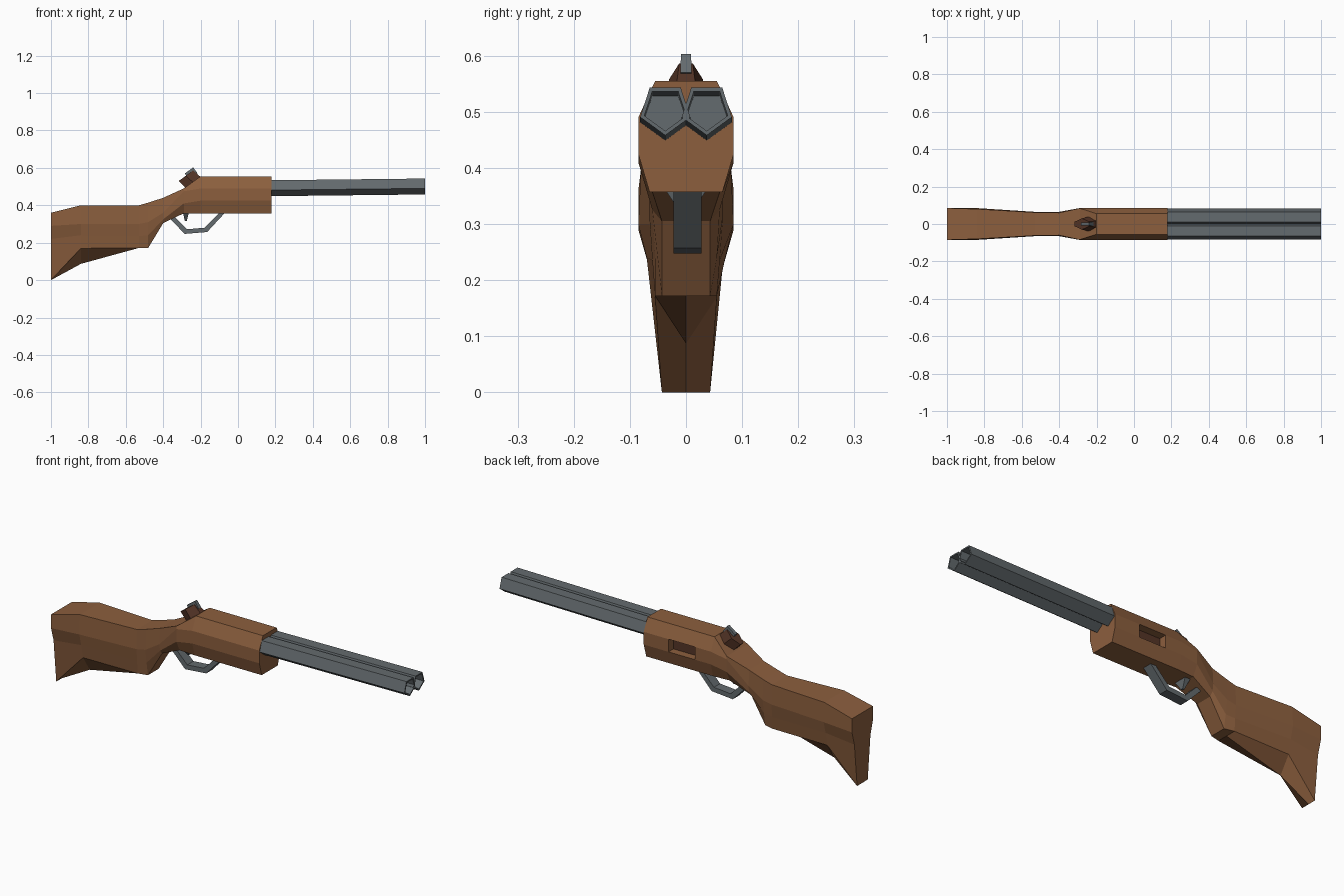
import bpy, bmesh, math
from mathutils import Vector

if "Cube" in bpy.data.objects:
    bpy.data.objects.remove(bpy.data.objects["Cube"])


def material(name, rgb):
    m = bpy.data.materials.new(name)
    m.diffuse_color = (*rgb, 1)
    m.use_nodes = True
    m.node_tree.nodes["Principled BSDF"].inputs["Base Color"].default_value = m.diffuse_color
    return m


WOOD = material("warm brown wood", (0.262, 0.114, 0.048))
DARK = material("dark brown wood", (0.09, 0.035, 0.02))
STEEL = material("grey steel", (0.127, 0.146, 0.156))


def finish(bm, name, *mats):
    bmesh.ops.recalc_face_normals(bm, faces=bm.faces)
    me = bpy.data.meshes.new(name)
    bm.to_mesh(me)
    bm.free()
    for m in mats:
        me.materials.append(m)
    ob = bpy.data.objects.new(name, me)
    bpy.context.collection.objects.link(ob)
    return ob


def loft(rings, caps=True, closed=False):
    """Bridge a row of equal-length point rings."""
    bm = bmesh.new()
    vs = [[bm.verts.new(p) for p in r] for r in rings]
    n = len(vs[0])
    pairs = list(zip(vs, vs[1:] + (vs[:1] if closed else [])))
    for a, b in pairs:
        for i in range(n):
            j = (i + 1) % n
            bm.faces.new((a[i], a[j], b[j], b[i]))
    if caps:
        bm.faces.new(vs[0])
        bm.faces.new(vs[-1])
    return bm


# Stock and receiver: x, then (half width, z) at top, upper side, lower side, bottom, and keel z
receiver = (.055, .555, .085, .49, .085, .425, .065, .357, .357)
sections = [
    (-1.0, .085, .36, .085, .29, .065, .22, .043, .0, .0),
    (-.84, .08, .40, .085, .30, .07, .24, .055, .17, .087),
    (-.53, .062, .40, .065, .30, .06, .235, .055, .172, .172),
    (-.48, .062, .414, .065, .31, .055, .24, .043, .172, .172),
    (-.40, .06, .44, .065, .36, .06, .325, .043, .305, .305),
    (-.29, .084, .49, .085, .475, .085, .41, .06, .357, .357),
] + [(x, *receiver) for x in (-.20, -.11, .04, .18)]
rings = []
for x, *s in sections:
    side = [(s[i], s[i + 1]) for i in range(0, 8, 2)]
    rings.append([(x, y, z) for y, z in side] + [(x, 0, s[8])]
                 + [(x, -y, z) for y, z in reversed(side)])
bm = loft(rings)
bmesh.ops.recalc_face_normals(bm, faces=bm.faces)

# Side port: push one flat panel of the receiver inwards
port = [f for f in bm.faces if f.normal.y > .99
        and (f.calc_center_median() - Vector((-.035, .085, .4575))).length < .02]
for f in bmesh.ops.extrude_discrete_faces(bm, faces=port)["faces"]:
    f.material_index = 1
    bmesh.ops.translate(bm, vec=(0, -.04, 0), verts=f.verts)
finish(bm, "stock_and_receiver", WOOD, DARK)


# Twin five-sided hollow barrels, rising slightly to the muzzle
def pentagon(x, y, z, r):
    a = [-math.pi / 2 + k * math.tau / 5 for k in range(5)]
    return [(x, y + r * math.cos(t), z + r * math.sin(t)) for t in a]


for name, y in (("left_barrel", .037), ("right_barrel", -.037)):
    finish(loft([pentagon(.10, y, .495, .047), pentagon(1, y, .505, .047),
                 pentagon(1, y, .505, .039), pentagon(.25, y, .497, .039)]),
           name, STEEL)

# Trigger guard: bent flat strip
outer = [(-.365, .33), (-.285, .247), (-.165, .257), (-.065, .365)]
inner = [(-.335, .335), (-.272, .272), (-.178, .28), (-.095, .365)]
finish(loft([[(x, y, z) for y, (x, z) in zip((-.022, .028, .028, -.022), (o, o, i, i))]
             for o, i in zip(outer, inner)]), "trigger_guard", STEEL)

# Trigger: small wedge pointing down
finish(loft([[(x0, -w, z), (x1, -w, z), (x1, w, z), (x0, w, z)]
             for x0, x1, w, z in ((-.295, -.262, .04, .365), (-.284, -.274, .006, .315))]),
       "trigger", STEEL)


# Hammer sitting on the slope behind the receiver; local coords are along slope, y, height
def on_slope(u, y, h):
    return (-.275 + .81 * u - .59 * h, y, .49 + .59 * u + .81 * h)


def hexagon(u0, u1, w_end, w_mid, h):
    m = (u0 + u1) / 2
    return [on_slope(u, y, h) for u, y in ((u0, -w_end), (m, -w_mid), (u1, -w_end),
                                           (u1, w_end), (m, w_mid), (u0, w_end))]


finish(loft([hexagon(.0, .10, .018, .042, -.01), hexagon(-.011, .085, .012, .03, .057)]),
       "hammer", DARK)
finish(loft([hexagon(.035, .095, .01, .01, .03), hexagon(.04, .095, .009, .009, .07)]),
       "hammer_spur", STEEL)
